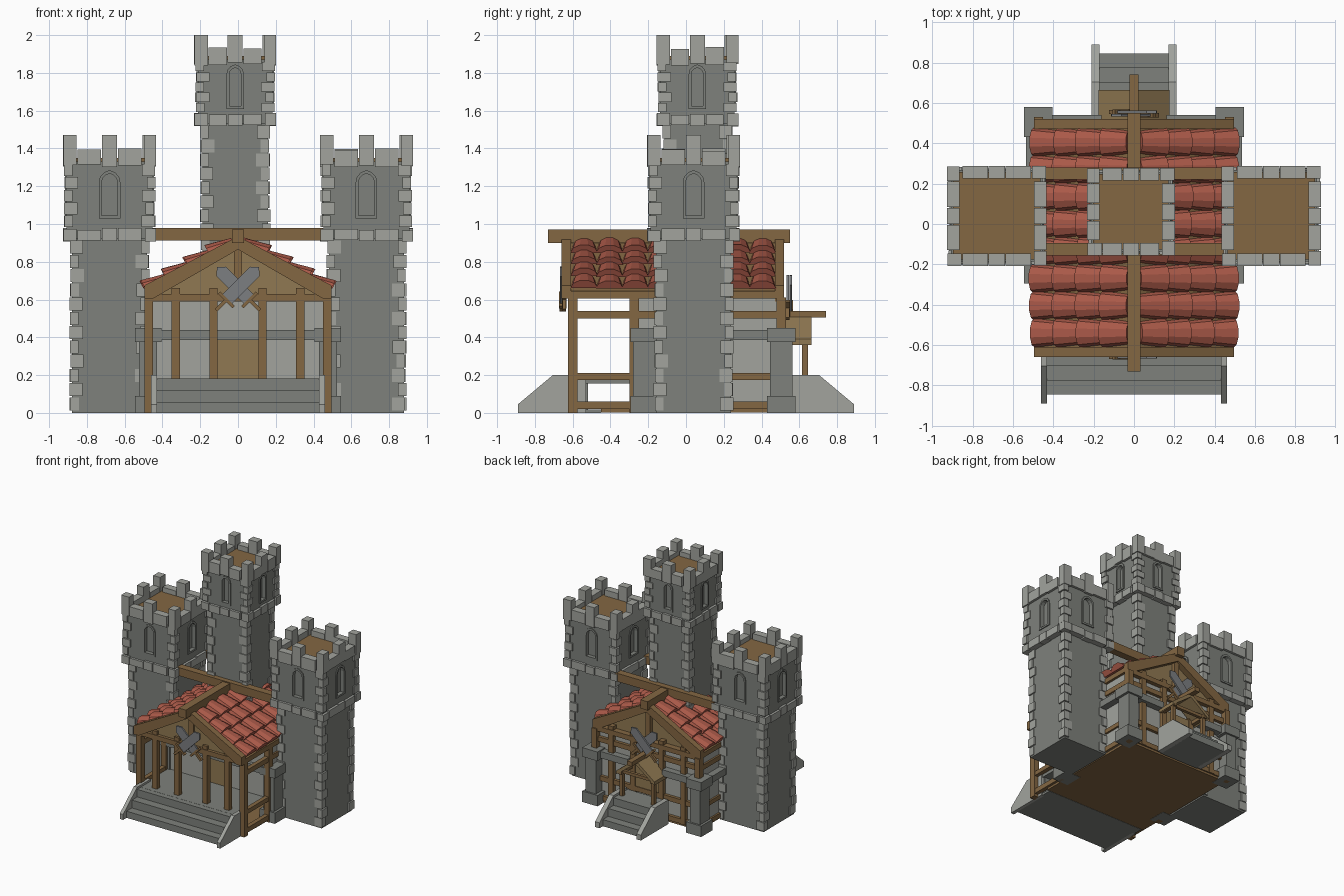
import bpy, bmesh, math, random
from mathutils import Matrix, Vector

if "Cube" in bpy.data.objects:
    bpy.data.objects.remove(bpy.data.objects["Cube"])
random.seed(4)

def mat(name, c):
    m = bpy.data.materials.new(name)
    m.diffuse_color = (*c, 1)
    m.use_nodes = True
    m.node_tree.nodes["Principled BSDF"].inputs["Base Color"].default_value = m.diffuse_color
    return m

DARK = mat("stone", (0.21, 0.22, 0.20))
LIGHT = mat("light_stone", (0.36, 0.37, 0.34))
WOOD = mat("timber", (0.23, 0.135, 0.055))
PANEL = mat("board", (0.28, 0.19, 0.085))
RED = mat("roof_tile", (0.40, 0.10, 0.065))
STEEL = mat("steel", (0.20, 0.21, 0.22))

class Part:
    """Collects solids into one named object."""
    def __init__(self, name, material):
        self.name, self.mat, self.bm = name, material, bmesh.new()

    def loft(self, a, b):
        va = [self.bm.verts.new(p) for p in a]
        vb = [self.bm.verts.new(p) for p in b]
        n = len(va)
        self.bm.faces.new(va)
        self.bm.faces.new(vb[::-1])
        for i in range(n):
            self.bm.faces.new((va[i], vb[i], vb[(i + 1) % n], va[(i + 1) % n]))

    def prism(self, prof, axis, a, b, m=Matrix()):
        f = (lambda u, v, t: m @ Vector((t, u, v))) if axis == 'x' else (lambda u, v, t: m @ Vector((u, t, v)))
        self.loft([f(u, v, a) for u, v in prof], [f(u, v, b) for u, v in prof])

    def box(self, x0, x1, y0, y1, z0, z1, m=Matrix()):
        self.prism([(x0, z0), (x1, z0), (x1, z1), (x0, z1)], 'y', y0, y1, m)

    def done(self):
        bmesh.ops.recalc_face_normals(self.bm, faces=self.bm.faces)
        me = bpy.data.meshes.new(self.name)
        self.bm.to_mesh(me)
        me.materials.append(self.mat)
        ob = bpy.data.objects.new(self.name, me)
        bpy.context.collection.objects.link(ob)
        return ob

def arch(w, z0, z1):
    s = z1 - w * 1.15
    half = [(w, s), (w * 0.88, s + w * 0.55), (w * 0.5, s + w * 0.95)]
    return [(-w, z0), (w, z0)] + half + [(0, z1)] + [(-x, z) for x, z in half[::-1]]

def quoins(p, m, h, z0, z1, n):
    # alternating corner blocks
    step = (z1 - z0) / n
    for k in range(4):
        r = m @ Matrix.Rotation(k * math.pi / 2, 4, 'Z')
        for i in range(n):
            a, b = (0.07, 0.045) if i % 2 else (0.045, 0.07)
            o = h - random.uniform(0, 0.008)
            p.box(o - a, o, o - b, o, z0 + i * step + 0.003, z0 + (i + 1) * step - 0.003, r)

def tower(name, cx, cy, hs, hu, z0, z1, zr, zt, rows, win):
    m = Matrix.Translation((cx, cy, 0))
    shaft = Part(name + "_shaft", DARK)
    shaft.box(-hs + .014, hs - .014, -hs + .014, hs - .014, z0, z1 + .01, m)
    shaft.done()
    hb = hu - 0.02
    upper = Part(name + "_upper", DARK)
    upper.box(-hb, hb, -hb, hb, z1 + .005, zr - .07, m)
    floor = Part(name + "_deck", WOOD)
    floor.box(-hb + .01, hb - .01, -hb + .01, hb - .01, zr - .075, zr - .05, m)
    floor.done()
    st = Part(name + "_blocks", LIGHT)
    quoins(st, m, hs, z0 + .01, z1, rows)
    quoins(st, m, hu - .004, z1 + .065, zr - .08, 5)
    cut, frame = Part(name + "_cutter", DARK), Part(name + "_window_frames", DARK)
    w, wz0, wz1 = win
    outer, inner = arch(w, wz0, wz1), arch(w - .015, wz0 + .015, wz1 - .018)
    for k in range(4):
        r = m @ Matrix.Rotation(k * math.pi / 2, 4, 'Z')
        # base course and battlements
        e = [-hu, -hu + .075, -.042, .042, hu - .075, hu]
        for i in range(5):
            last = 0.004 if i < 4 else .06
            if i < 4:
                lo = z1 - random.uniform(0, .008)
                st.box(e[i] + .003, e[i + 1] - .003, -hu, -hu + .06, lo, z1 + .06 + random.uniform(-.01, .004), r)
                top = zt if i % 2 == 0 else zr - random.uniform(0, .015)
                st.box(e[i] + .002, e[i + 1] - .002, -hu, -hu + .062, zr - .085 - random.uniform(0, .015), top, r)
        cut.prism(inner, 'y', -hb - .05, -hb + .025, r)
        for i in range(len(outer)):
            j = (i + 1) % len(outer)
            frame.prism([outer[i], outer[j], inner[j], inner[i]], 'y', -hb - .008, -hb + .01, r)
    st.done()
    frame.done()
    body, c = upper.done(), cut.done()
    c.hide_render = True
    mod = body.modifiers.new("recess", 'BOOLEAN')
    mod.object, mod.solver = c, 'EXACT'
    bpy.context.view_layer.objects.active = body
    bpy.ops.object.modifier_apply(modifier=mod.name)
    bpy.data.objects.remove(c)

for s, n in ((-1, "left_tower"), (1, "right_tower")):
    tower(n, s * .68, .04, .213, .247, 0, .915, 1.40, 1.47, 12, (.057, 1.03, 1.285))
tower("keep_tower", -.015, .06, .187, .217, .7, 1.525, 1.94, 2.0, 11, (.046, 1.61, 1.845))

# roof boards, bargeboards and gables
deck, barge, gable = Part("roof_boards", WOOD), Part("bargeboards", WOOD), Part("gable_panels", PANEL)
for s in (-1, 1):
    deck.prism([(0, .91), (s * .485, .645), (s * .485, .61), (0, .875)], 'y', -.62, .49)
    for y in (-.66, .47):
        barge.prism([(0, .935), (s * .495, .675), (s * .495, .605), (s * .45, .605), (0, .865)], 'y', y, y + .05)
    barge.box(s * .455, s * .495, -.64, .5, .605, .645)
for y in (-.6, .45):
    gable.prism([(-.46, .62), (.46, .62), (0, .875)], 'y', y, y + .02)
deck.done(), barge.done(), gable.done()

# barrel roof tiles
tiles = Part("roof_tiles", RED)
th = math.atan2(.265, .485)
for s in (-1, 1):
    for r in range(4):
        for c in range(8):
            yc = -.607 + .135 * (c + .5)
            ends = []
            for u, k, lift in ((.025 + r * .13, .85, -.005), (.165 + r * .13, 1.1, .018)):
                u += random.uniform(-.006, .006)
                arc = [(.066 * k * math.cos(a * math.pi / 5), .045 * k * math.sin(a * math.pi / 5) + lift) for a in range(6)]
                ends.append([Vector((s * (u * math.cos(th) + w * math.sin(th)), yc + v,
                                     .91 - u * math.sin(th) + w * math.cos(th))) for v, w in arc])
            tiles.loft(*ends)
tiles.done()

# ridge and cross beams
b = Part("ridge_and_cross_beams", WOOD)
b.box(-.033, .033, -.73, .55, .90, .972)
for y in (-.125, .25):
    b.box(-.45, .45, y - .03, y + .03, .912, .98)
b.done()

# timber frame of the hall
f = Part("timber_frame", WOOD)
f.box(-.48, .48, -.625, -.575, .59, .63)
f.box(-.48, .48, .47, .52, .59, .63)
for s in (-1, 1):
    for y in (-.6, -.275, .505):
        f.box(s * .45, s * .495, y - .025, y + .025, 0, .61)
    for z0, z1 in ((.02, .06), (.175, .21), (.50, .54)):
        f.box(s * .455, s * .49, -.6, .5, z0, z1)
    for x in (.13, .33):
        f.box(s * x - .022, s * x + .022, -.62, -.578, .17, .66)
        f.box(s * x - .022, s * x + .022, .47, .515, .02, .66)
for z in (.04, .2, .52):
    f.box(-.47, .47, .475, .51, z - .02, z + .02)
f.box(-.022, .022, -.615, -.59, .63, .87)
f.box(-.022, .022, .46, .50, .63, .87)
f.done()

# plaster walls, doors and floors
w = Part("walls", LIGHT)
w.box(-.46, .46, -.27, -.25, .17, .61)
w.box(-.46, .46, .465, .485, .02, .61)
for s in (-1, 1):
    w.box(s * .455, s * .475, -.26, .48, .02, .61)
w.done()
d = Part("doors", PANEL)
d.box(-.11, .11, -.285, -.26, .18, .385)
d.box(-.108, .108, .47, .505, .18, .40)
d.done()
fl = Part("hall_floor", WOOD)
fl.box(-.47, .47, -.45, .5, .002, .02)
fl.box(-.46, .46, -.27, .48, .16, .18)
fl.done()
pf = Part("porch_floor", DARK)
pf.box(-.45, .45, -.66, -.27, .155, .183)
pf.box(-.45, .45, -.66, -.45, 0, .018)
pf.done()

# stone band and buttresses
bt = Part("buttresses", DARK)
bt.box(-.46, .46, -.3, -.24, .385, .44)
for s in (-1, 1):
    bt.box(s * .48, s * .535, -.28, .5, .385, .44)
    bt.box(s * .16, s * .46, .48, .54, .385, .44)
    for y in (-.22, .505):
        bt.box(s * .43, s * .525, y - .06, y + .06, .08, .38)
        bt.box(s * .405, s * .545, y - .075, y + .075, 0, .09)
        bt.box(s * .405, s * .545, y - .075, y + .075, .375, .45)
bt.done()

# stairs with sloping cheek walls
for name, s, hw, t in (("front", -1, .43, .03), ("back", 1, .17, .04)):
    st, ck = Part(name + "_steps", DARK), Part(name + "_stair_cheeks", LIGHT)
    for y1, z0, z1 in ((.845, 0, .055), (.775, .05, .12), (.705, .115, .182)):
        st.box(-hw - .005, hw + .005, s * .52, s * y1, z0, z1)
    for q in (-1, 1):
        ck.prism([(s * .53, 0), (s * .89, 0), (s * .89, .045), (s * .705, .2), (s * .53, .2)], 'x', q * hw, q * (hw + t))
    st.done(), ck.done()

# back door canopy
c, cp = Part("canopy_roof", PANEL), Part("canopy_frame", WOOD)
for s in (-1, 1):
    c.prism([(0, .525), (s * .175, .39), (s * .175, .36), (0, .49)], 'y', .5, .665)
    cp.box(s * .13, s * .16, .615, .645, .18, .40)
    cp.box(s * .13, s * .16, .5, .66, .365, .395)
cp.box(-.15, .15, .615, .64, .37, .395)
cp.box(-.022, .022, .5, .74, .505, .54)
c.done(), cp.done()

# crossed swords on both gables
for name, y, z, s in (("front", -.64, .66, -1), ("back", .535, .615, 1)):
    bl, hd = Part(name + "_sword_blades", STEEL), Part(name + "_sword_hilts", WOOD)
    for q in (-1, 1):
        m = Matrix.Translation((0, y + s * (.012 + q * .008), z)) @ Matrix.Rotation(q * math.pi / 4, 4, 'Y')
        bl.prism([(-.036, -.08), (.036, -.08), (.036, .125), (0, .158), (-.036, .125)], 'y', -.007, .007, m)
        hd.box(-.055, .055, -.012, .012, -.095, -.078, m)
        hd.box(-.01, .01, -.01, .01, -.165, -.09, m)
    bl.done(), hd.done()
